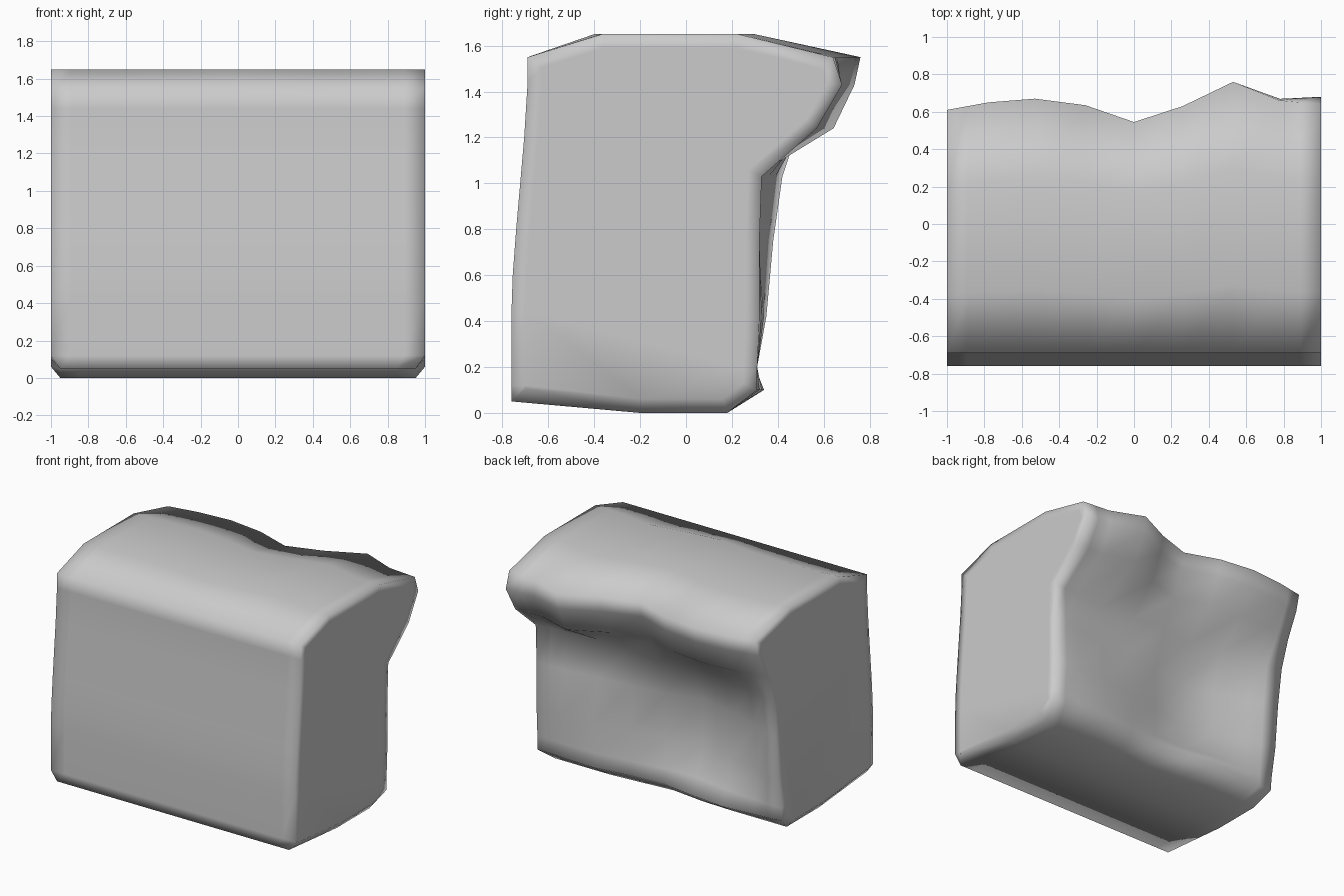
import bpy, bmesh
from mathutils import Vector

if "Cube" in bpy.data.objects:
    bpy.data.objects.remove(bpy.data.objects["Cube"])

# Columns along x: overhang lip reach, back wall y at z = 1.03, 0.75, 0.42, 0.20, 0.10, foot y at z = 0
COLUMNS = [
    (-1.00, 0.61, 0.42, 0.38, 0.35, 0.31, 0.30, 0.18),
    (-0.89, 0.63, 0.39, 0.35, 0.33, 0.31, 0.31, 0.18),
    (-0.78, 0.65, 0.36, 0.31, 0.29, 0.30, 0.32, 0.18),
    (-0.53, 0.67, 0.30, 0.22, 0.22, 0.28, 0.34, 0.18),
    (-0.26, 0.635, 0.28, 0.16, 0.17, 0.24, 0.31, 0.17),
    (0.00, 0.545, 0.33, 0.23, 0.22, 0.24, 0.27, 0.14),
    (0.26, 0.63, 0.29, 0.26, 0.28, 0.28, 0.29, 0.16),
    (0.53, 0.76, 0.28, 0.28, 0.32, 0.31, 0.33, 0.18),
    (0.78, 0.66, 0.30, 0.31, 0.34, 0.31, 0.32, 0.18),
    (0.89, 0.65, 0.31, 0.32, 0.33, 0.31, 0.31, 0.18),
    (1.00, 0.64, 0.33, 0.32, 0.32, 0.31, 0.31, 0.18),
]
WALL_Z = (1.03, 0.75, 0.42, 0.20, 0.10)
FRONT = [(-0.76, 0.12), (-0.76, 0.45), (-0.755, 0.6), (-0.74, 0.8),
         (-0.705, 1.2), (-0.69, 1.44), (-0.69, 1.55)]


def section(x, lip, *rest):
    """Closed outline: front face, top, overhang, hollow back wall, underside."""
    wall, foot = rest[:-1], rest[-1]
    d = lip - 0.545
    right = max(0.0, (x - 0.5) / 0.5)
    pts = [(0.95 * x, -0.76, 0.05)] + [(x, y, z) for y, z in FRONT]
    pts += [(x, -0.40 + 0.35 * d, 1.65), (x, 0.17 + 0.6 * d, 1.65)]
    pts += [(x, lip, 1.55), (x, lip - 0.03 + 0.07 * right, 1.43),
            (x, lip - 0.12 + 0.05 * right, 1.24)]
    pts += [(x, y, z) for y, z in zip(wall, WALL_Z)]
    pts += [(0.95 * x, foot, 0.0), (0.95 * x, -0.2, 0.0)]
    return pts


def inset_point(ring, i, width):
    """Point moved inwards from outline corner i in the y-z plane."""
    p, q, r = (Vector(ring[k % len(ring)].co.yz) for k in (i - 1, i, i + 1))
    a, b = (q - p).normalized(), (r - q).normalized()
    na, nb = Vector((a.y, -a.x)), Vector((b.y, -b.x))
    return q + (na + nb) * (width / (1 + na.dot(nb)))


# Cliff block: loft the sections
bm = bmesh.new()
rings = [[bm.verts.new(p) for p in section(*c)] for c in COLUMNS]
# Flat end faces get a narrow border so the smooth shading stays near the edges
for ring, side in ((rings[0], -1), (rings[-1], 1)):
    inner = [bm.verts.new((side, *inset_point(ring, i, 0.06))) for i in range(len(ring))]
    rings.insert(0 if side < 0 else len(rings), inner)
for a, b in zip(rings, rings[1:]):
    for i in range(len(a)):
        j = (i + 1) % len(a)
        bm.faces.new((a[i], a[j], b[j], b[i]))
bm.faces.new(rings[0][::-1])
bm.faces.new(rings[-1])

bmesh.ops.recalc_face_normals(bm, faces=bm.faces)
for f in bm.faces:
    f.smooth = True
mesh = bpy.data.meshes.new("cliff_block")
bm.to_mesh(mesh)
bm.free()
bpy.context.collection.objects.link(bpy.data.objects.new("cliff_block", mesh))
